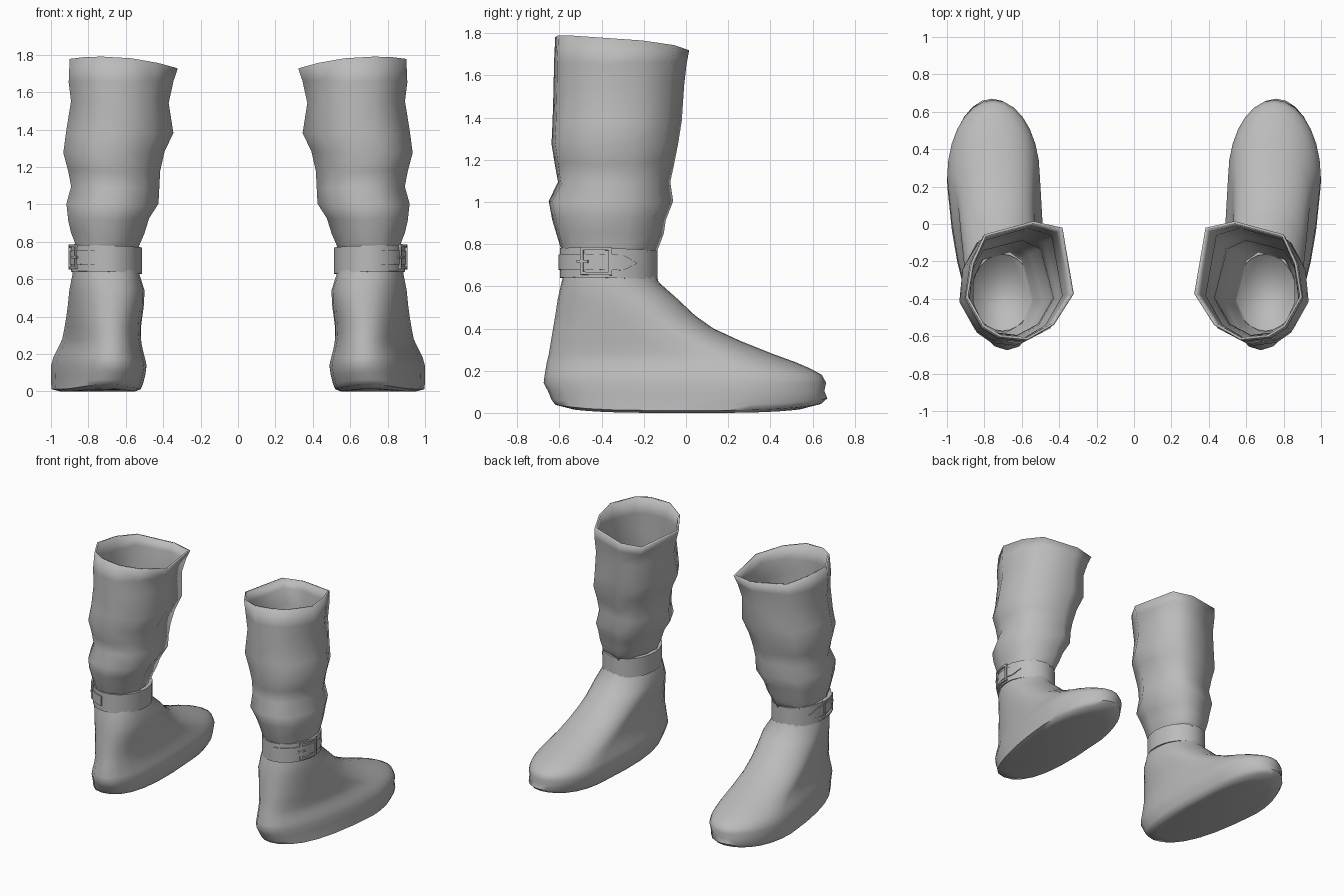
import bpy, bmesh, math

if "Cube" in bpy.data.objects:
    bpy.data.objects.remove(bpy.data.objects["Cube"])

leather = bpy.data.materials.new("grey leather")
leather.diffuse_color = (0.5, 0.5, 0.5, 1)
leather.use_nodes = True
leather.node_tree.nodes["Principled BSDF"].inputs["Base Color"].default_value = leather.diffuse_color


def make(name, verts, faces, angle=60):
    """Mesh object for the right side, mirrored to make the pair."""
    me = bpy.data.meshes.new(name)
    me.from_pydata(verts, [], faces)
    me.materials.append(leather)
    bm = bmesh.new()
    bm.from_mesh(me)
    bmesh.ops.recalc_face_normals(bm, faces=bm.faces)
    bm.to_mesh(me)
    bm.free()
    ob = bpy.data.objects.new(name, me)
    bpy.context.collection.objects.link(ob)
    bpy.ops.object.select_all(action='DESELECT')
    ob.select_set(True)
    bpy.context.view_layer.objects.active = ob
    bpy.ops.object.shade_smooth_by_angle(angle=math.radians(angle))
    m = ob.modifiers.new("pair", 'MIRROR')
    m.use_mirror_merge = False
    return ob


def loft(rings, closed=False, caps=()):
    """Skin a list of equal rings; caps holds ring indices to fill."""
    n, k = len(rings[0]), len(rings)
    verts = [p for r in rings for p in r]
    faces = []
    for i in range(k if closed else k - 1):
        a, b = i * n, ((i + 1) % k) * n
        faces += [(a + j, a + (j + 1) % n, b + (j + 1) % n, b + j) for j in range(n)]
    for c in caps:
        faces.append(tuple(range(c * n, c * n + n)))
    return verts, faces


# Foot: level slices (z, heel y, toe y, widest y, half width, centre x)
FOOT = [(0.0, -.53, .54, .12, .195, .756), (.012, -.62, .64, .18, .232, .764),
        (.04, -.638, .67, .22, .239, .76), (.09, -.655, .656, .24, .245, .754),
        (.14, -.675, .664, .25, .248, .751), (.18, -.67, .645, .24, .238, .75),
        (.21, -.665, .59, .22, .227, .747), (.24, -.66, .52, .18, .216, .742),
        (.28, -.65, .41, .10, .205, .735), (.34, -.64, .26, -.03, .2, .728),
        (.40, -.63, .13, -.12, .2, .718), (.46, -.62, .045, -.2, .201, .709),
        (.54, -.608, -.04, -.28, .2, .702), (.62, -.59, -.13, -.36, .18, .706),
        (.70, -.57, -.15, -.36, .165, .71)]


def foot_ring(z, heel, toe, yc, hw, xc, n=28):
    ring = []
    for i in range(n):
        t = 2 * math.pi * i / n
        c, s = math.cos(t), math.sin(t)
        e = 1 if s > 0 else 0.88            # heel half is a little squarer
        y = yc + (toe - yc if s > 0 else yc - heel) * math.copysign(abs(s) ** e, s)
        x = xc + hw * math.copysign(abs(c) ** e, c) + .08 * min(0, y - yc)
        lift = .035 * (y / .65) ** 4 * max(0, 1 - z / .15)
        ring.append((x, y, z + lift))
    return ring


make("foot", *loft([foot_ring(*r) for r in FOOT], caps=(0, len(FOOT) - 1)))

# Shaft: ten-sided rings fitted to (z, x min, x max, y min, y max)
RIM = [(.385, -.015), (.325, -.365), (.43, -.53), (.57, -.61), (.72, -.595),
       (.81, -.54), (.90, -.38), (.87, -.20), (.80, -.05), (.54, .02)]
SHAFT = [(.74, .545, .87, -.57, -.15), (.79, .53, .87, -.59, -.13),
         (.85, .505, .89, -.605, -.11), (.92, .48, .905, -.625, -.10),
         (1.0, .43, .915, -.642, -.065), (1.09, .425, .89, -.60, -.078),
         (1.18, .42, .905, -.615, -.06), (1.28, .395, .932, -.632, -.04),
         (1.38, .348, .918, -.628, -.022), (1.55, .372, .892, -.625, -.01),
         (1.66, .345, .905, -.625, .002), (1.765, .322, .90, -.62, .015)]


def shaft_ring(k, z, x0, x1, y0, y1):
    blend = min(1, max(0, (z - .8) / .95))  # round ankle to angular rim
    ring = []
    for i, (px, py) in enumerate(RIM):
        u, v = (px - .325) / .575 * 2 - 1, (py + .61) / .63 * 2 - 1
        r = math.hypot(u, v)
        f = blend + (1 - blend) * 1.05 / r
        x = (x0 + x1) / 2 + u * f * (x1 - x0) / 2
        y = (y0 + y1) / 2 + v * f * (y1 - y0) / 2
        dz = 0.007 * math.sin(2.1 * i + 1.7 * k)   # slack folds
        if k == len(SHAFT) - 1:                    # rim dips to the inner front
            dz = (.025 - .05 * max(0, .62 - x) / .3
                  - .025 * min(1, max(0, y + .56) / .36) - .03 * max(0, y + .2) / .2)
            dz = max(dz, -.05)
        ring.append((x, y, z + dz))
    return ring


shaft = make("shaft", *loft([shaft_ring(k, *r) for k, r in enumerate(SHAFT)], caps=(0,)),
             angle=180)
wall = shaft.modifiers.new("wall", 'SOLIDIFY')
wall.thickness = .014
wall.offset = -1


# Strap parts are wrapped around the ankle ellipse
def wrap(deg, out, z):
    t = math.radians(deg)
    x = .703 + (.183 + out) * math.cos(t)
    y = -.367 + (.225 + out) * math.sin(t)
    return (x, y, z + .03 * (x - .705) - .025 * (y + .365))


def band(name, a0, a1, steps, lo, hi, inner, outer, tip=0):
    """Curved bar from angle a0 to a1, optionally ending in a point."""
    rings = []
    for i in range(steps + 1):
        a = a0 + (a1 - a0) * i / steps
        h = (hi - lo) / 2
        if tip and a > a1 - tip:
            h *= max(.08, (a1 - a) / tip)
        m = (lo + hi) / 2
        rings.append([wrap(a, inner, m - h), wrap(a, outer, m - h),
                      wrap(a, outer, m + h), wrap(a, inner, m + h)])
    return make(name, *loft(rings, caps=(0, steps)), angle=40)


N = 24
profile = [(-.02, .635), (.006, .635), (.006, .775), (-.02, .775)]
make("strap", *loft([[wrap(360 * i / N, o, z) for i in range(N)] for o, z in profile],
                    closed=True), angle=40)
band("strap_end", -86, 34, 20, .672, .745, 0, .012, tip=16)
# Buckle frame and prong
band("buckle_top", -34, 4, 6, .765, .779, .004, .019)
band("buckle_bottom", -34, 4, 6, .647, .661, .004, .019)
band("buckle_back", -34, -30, 2, .647, .779, .008, .019)
band("buckle_front", 0, 4, 2, .647, .779, .008, .019)
band("prong", -38, -24, 4, .704, .716, .01, .021)
